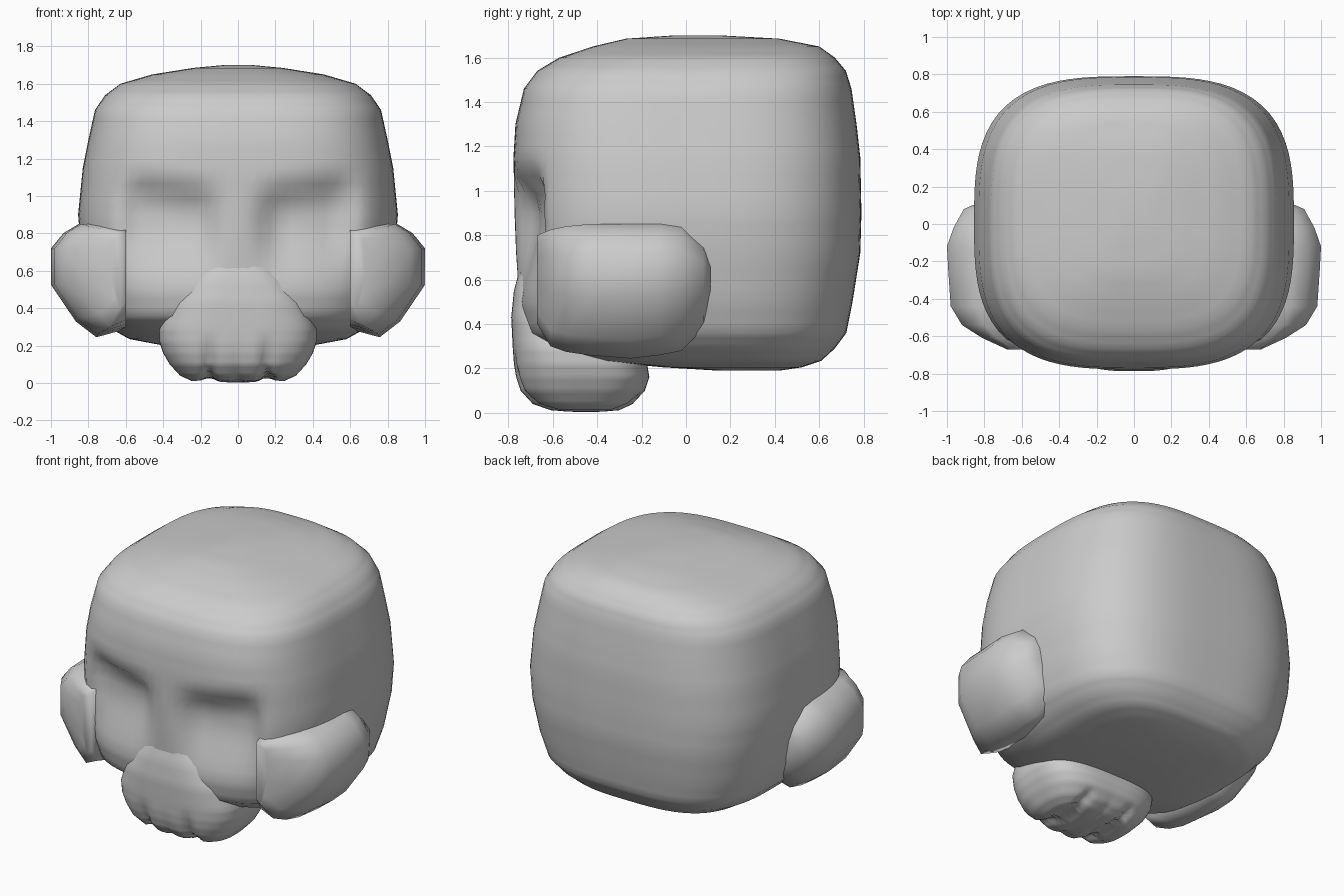
import bpy, bmesh, math

if "Cube" in bpy.data.objects:
    bpy.data.objects.remove(bpy.data.objects["Cube"])


def smooth(a, b, t):
    t = max(0.0, min(1.0, (t - a) / (b - a)))
    return t * t * (3 - 2 * t)


def loft(name, rings):
    """Skin a list of equal-length point rings and cap both ends."""
    bm = bmesh.new()
    loops = [[bm.verts.new(p) for p in ring] for ring in rings]
    n = len(loops[0])
    for a, b in zip(loops, loops[1:]):
        for i in range(n):
            j = (i + 1) % n
            bm.faces.new((a[i], a[j], b[j], b[i]))
    bm.faces.new(loops[0])
    bm.faces.new(loops[-1])
    bmesh.ops.recalc_face_normals(bm, faces=bm.faces[:])
    for f in bm.faces:
        f.smooth = True
    me = bpy.data.meshes.new(name)
    bm.to_mesh(me)
    bm.free()
    ob = bpy.data.objects.new(name, me)
    bpy.context.collection.objects.link(ob)
    return ob


def refine(rows, k):
    """Insert k-1 in-between rows per span."""
    out = []
    for a, b in zip(rows, rows[1:]):
        out += [[p + (q - p) * i / k for p, q in zip(a, b)] for i in range(k)]
    return out + [list(rows[-1])]


def squircle_rings(rows, n, count, shape):
    """Rounded-box outlines from rows of z, half width, front y, back y."""
    rings = []
    for z, w, yf, yb in rows:
        cy, h = (yf + yb) / 2, (yb - yf) / 2
        ring = []
        for i in range(count):
            t = 2 * math.pi * i / count
            c, s = math.cos(t), math.sin(t)
            r = (abs(c) ** n + abs(s) ** n) ** (-1 / n)
            ring.append(shape(w * r * c, cy + h * r * s, z))
        rings.append(ring)
    return rings


# Cranium with two eye sockets and a nose ridge between them
def sockets(x, y, z):
    if y < -0.35:
        ax = abs(x)
        across = smooth(0.04, 0.24, ax) * (1 - smooth(0.50, 0.68, ax))
        brow = 1.03 + 0.13 * ax
        down = (1 - smooth(brow - 0.12, brow + 0.03, z)) * smooth(0.45, 0.88, z)
        y += 0.105 * across * down
    return x, y, z


cranium = [
    (0.19, 0.20, 0.15, 0.42), (0.205, 0.42, -0.10, 0.52),
    (0.235, 0.58, -0.42, 0.61), (0.29, 0.68, -0.62, 0.67),
    (0.36, 0.75, -0.715, 0.722), (0.50, 0.80, -0.75, 0.75),
    (0.72, 0.84, -0.765, 0.785), (0.90, 0.855, -0.772, 0.79),
    (1.15, 0.83, -0.777, 0.785), (1.30, 0.80, -0.768, 0.768),
    (1.46, 0.765, -0.73, 0.745), (1.54, 0.71, -0.67, 0.72),
    (1.60, 0.63, -0.57, 0.67), (1.65, 0.46, -0.42, 0.60),
    (1.685, 0.24, -0.27, 0.42), (1.70, 0.08, -0.05, 0.15)]
loft("cranium", squircle_rings(refine(cranium, 3), 3.1, 96, sockets))


# Upper jaw with grooves that separate the teeth
def teeth(x, y, z):
    ax = abs(x)
    g = math.exp(-((ax - 0.155) / 0.03) ** 2)
    g += 0.2 * math.exp(-(x / 0.025) ** 2)
    fade = 1 - smooth(0.08, 0.30, z)
    front = smooth(-0.45, -0.65, y) if y > -0.45 else smooth(0.45, 0.65, -y)
    low = 1 - smooth(0.02, 0.10, z)
    return x, y + 0.04 * g * fade * front, z + 0.035 * g * low


jaw = [
    (0.003, 0.04, -0.50, -0.40), (0.012, 0.25, -0.61, -0.30),
    (0.04, 0.31, -0.69, -0.24), (0.10, 0.365, -0.745, -0.185),
    (0.16, 0.40, -0.765, -0.165), (0.22, 0.42, -0.775, -0.175),
    (0.29, 0.42, -0.78, -0.22), (0.43, 0.37, -0.787, -0.25),
    (0.55, 0.28, -0.775, -0.30), (0.68, 0.16, -0.74, -0.40)]
loft("upper_jaw", squircle_rings(refine(jaw, 4), 3.0, 96, teeth))

# Cheekbones: one chunky profile swept from front to back, then mirrored
profile = [(0, 0.07), (0.4, 0), (0.68, 0.14), (1, 0.45),
           (1, 0.78), (0.83, 0.92), (0.63, 1), (0, 1)]
# rows of y, outer x, bottom z, top z
stations = [
    (-0.67, 0.68, 0.40, 0.80), (-0.61, 0.81, 0.30, 0.825),
    (-0.54, 0.92, 0.275, 0.84), (-0.44, 0.98, 0.26, 0.85),
    (-0.25, 0.993, 0.245, 0.85), (-0.12, 1.0, 0.26, 0.85),
    (-0.02, 0.965, 0.28, 0.848), (0.08, 0.91, 0.38, 0.765),
    (0.11, 0.84, 0.48, 0.70)]
inner = 0.60
cheek = loft("cheekbones", [
    [(inner + u * (xo - inner), y, zb + v * (zt - zb)) for u, v in profile]
    for y, xo, zb, zt in stations])
mirror = cheek.modifiers.new("mirror", 'MIRROR')
mirror.use_mirror_merge = False
